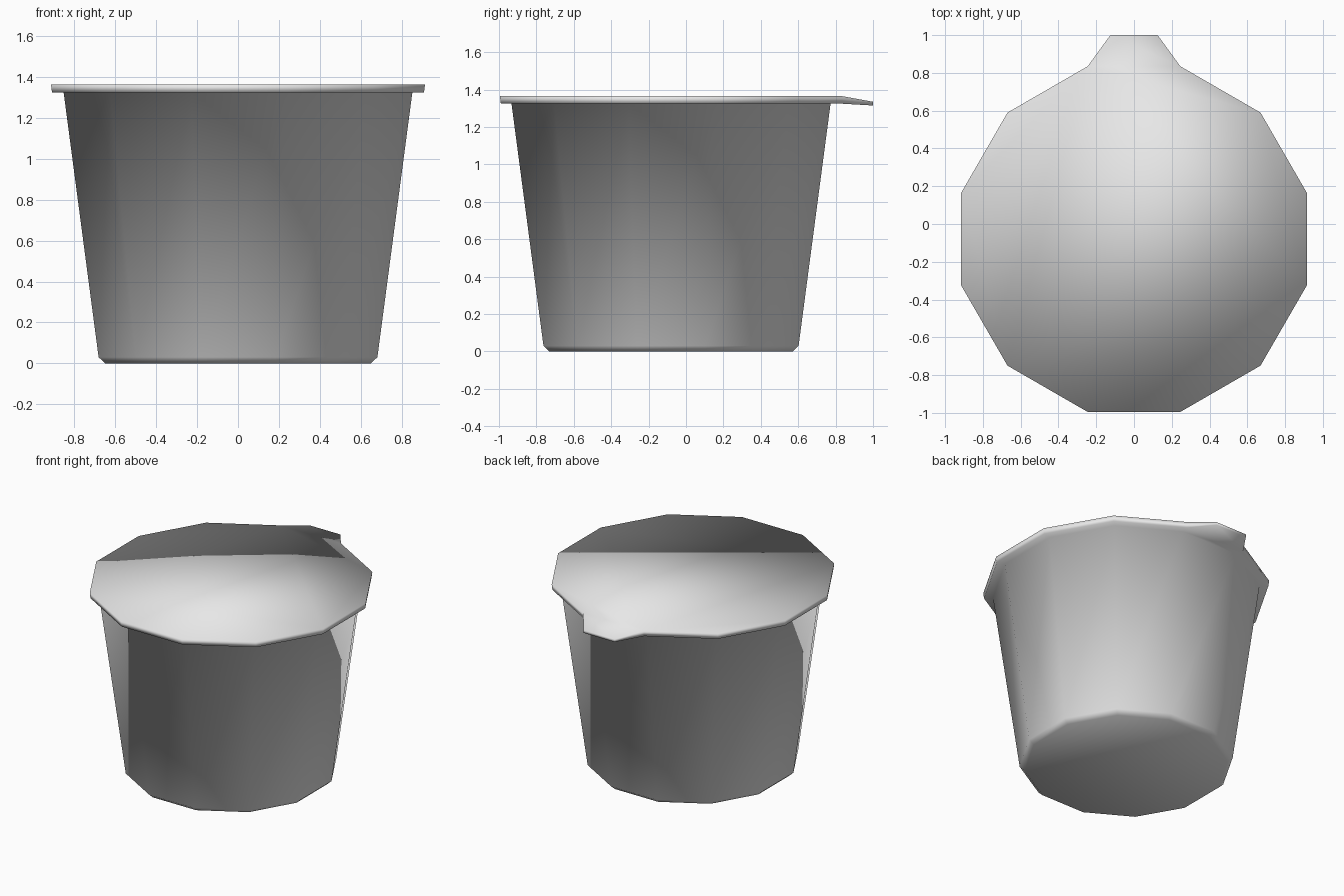
import bpy, bmesh, math

cube = bpy.data.objects.get("Cube")
if cube:
    bpy.data.objects.remove(cube, do_unlink=True)

SIDES = 12
CENTRE_Y = -0.08

grey = bpy.data.materials.new("plain_grey")
grey.use_nodes = True
grey.diffuse_color = (0.8, 0.8, 0.8, 1)
grey.node_tree.nodes["Principled BSDF"].inputs["Base Color"].default_value = (0.8, 0.8, 0.8, 1)

bm = bmesh.new()


def ring(apothem, z):
    """Twelve-sided ring with flat sides facing front, back, left and right."""
    radius = apothem / math.cos(math.pi / SIDES)
    angles = [(k + 0.5) * math.tau / SIDES for k in range(SIDES)]
    return [bm.verts.new((radius * math.cos(a), CENTRE_Y + radius * math.sin(a), z))
            for a in angles]


# Tapered cup with a bevelled foot, then the overhanging lid rim
profile = [(0.65, 0), (0.682, 0.03), (0.853, 1.325), (0.91, 1.325), (0.915, 1.365)]
rings = [ring(apothem, z) for apothem, z in profile]
bm.faces.new(rings[0][::-1])
for low, high in zip(rings, rings[1:]):
    for i in range(SIDES):
        j = (i + 1) % SIDES
        bm.faces.new((low[i], low[j], high[j], high[i]))

# Flat lid top
bm.faces.new(rings[-1])

# Peel tab: the back rim face pulled outward, narrowed and bent down
bm.faces.ensure_lookup_table()
rim_faces = bm.faces[-1 - SIDES:-1]
back = max(rim_faces, key=lambda f: f.calc_center_median().y)
tab = bmesh.ops.extrude_discrete_faces(bm, faces=[back])["faces"][0]
for v in tab.verts:
    upper = v.co.z > 1.345
    v.co = (math.copysign(0.125, v.co.x), 1.0, 1.335 if upper else 1.315)

bmesh.ops.remove_doubles(bm, verts=bm.verts, dist=0.0001)
bmesh.ops.recalc_face_normals(bm, faces=bm.faces)
for face in bm.faces:
    face.smooth = True

mesh = bpy.data.meshes.new("lidded_cup")
bm.to_mesh(mesh)
bm.free()
mesh.materials.append(grey)
cup = bpy.data.objects.new("lidded_cup", mesh)
bpy.context.collection.objects.link(cup)
